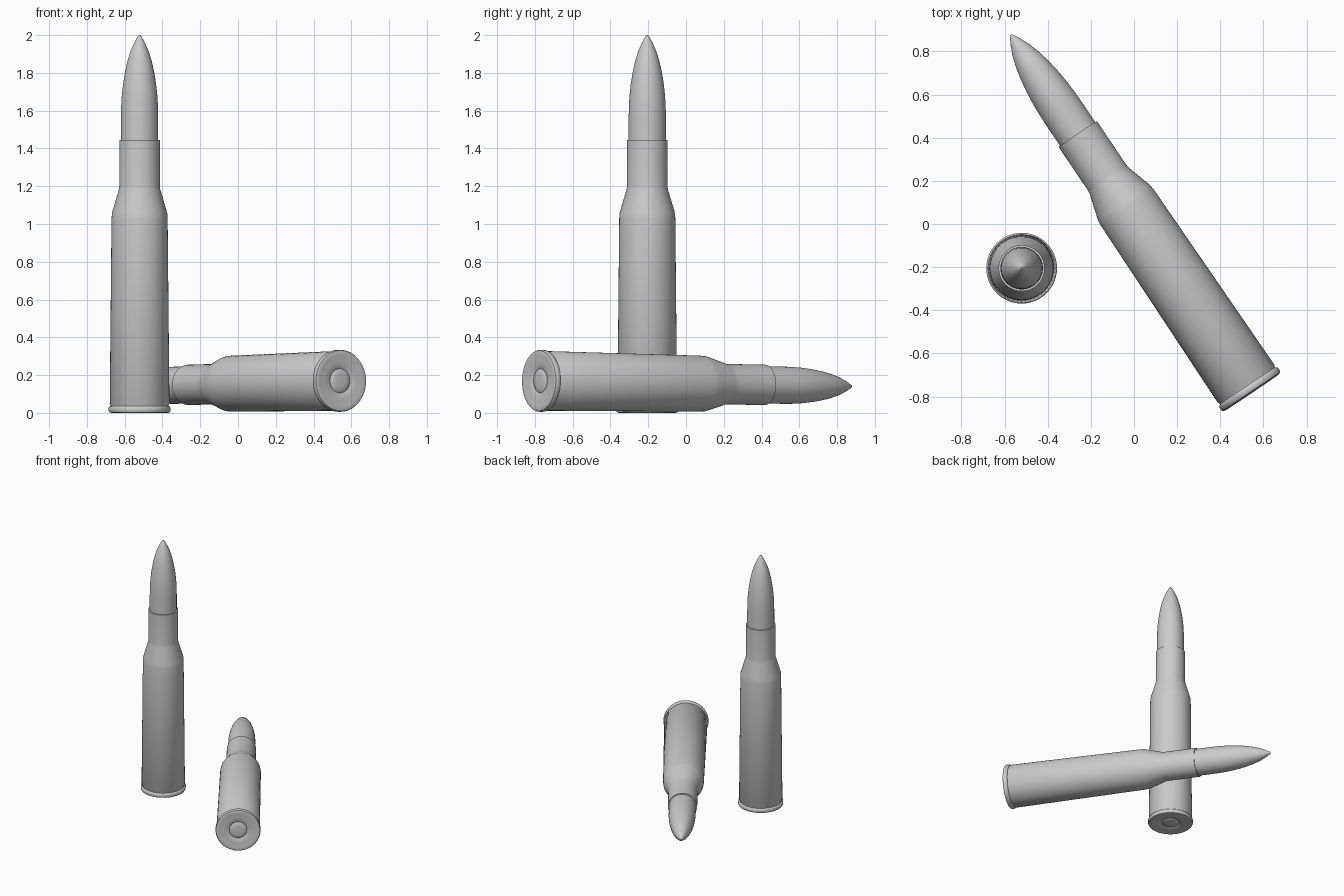
import bpy, bmesh, math
from mathutils import Vector, Matrix

if "Cube" in bpy.data.objects:
    bpy.data.objects.remove(bpy.data.objects["Cube"])

SEGMENTS = 48

# (radius, height) profiles along the axis
CASE = [(0.064, 0.012), (0.075, 0.006), (0.105, 0.004), (0.135, 0.002), (0.150, 0.0),
        (0.160, 0.003), (0.164, 0.010), (0.164, 0.027), (0.160, 0.033), (0.154, 0.036),
        (0.154, 0.042), (0.158, 0.048), (0.1485, 1.03), (0.146, 1.06), (0.109, 1.185),
        (0.107, 1.205), (0.107, 1.445), (0.098, 1.445), (0.098, 1.40)]
PRIMER = [(0, 0.004), (0.03, 0.004), (0.055, 0.006), (0.064, 0.012), (0.064, 0.03)]
BULLET = [(0.0985, 1.40), (0.0985, 1.56), (0.0975, 1.62), (0.094, 1.68), (0.0875, 1.74),
          (0.078, 1.80), (0.065, 1.86), (0.048, 1.915), (0.028, 1.96), (0.010, 1.993),
          (0.005, 1.999), (0, 2.0)]


def lathe(name, profile, matrix):
    """Revolve a profile about z, then place it."""
    bm = bmesh.new()
    verts = [bm.verts.new((r, 0, z)) for r, z in profile]
    edges = [bm.edges.new(pair) for pair in zip(verts, verts[1:])]
    bmesh.ops.spin(bm, geom=verts + edges, cent=(0, 0, 0), axis=(0, 0, 1),
                   angle=math.tau, steps=SEGMENTS, use_duplicate=False)
    bmesh.ops.remove_doubles(bm, verts=bm.verts, dist=1e-4)
    bmesh.ops.recalc_face_normals(bm, faces=bm.faces)
    # make sure the outer wall faces outward
    wall = max(bm.faces, key=lambda f: f.calc_area())
    c = wall.calc_center_median()
    if wall.normal.dot(Vector((c.x, c.y, 0))) < 0 and name.find("primer") < 0:
        bmesh.ops.reverse_faces(bm, faces=bm.faces)
    mesh = bpy.data.meshes.new(name)
    bm.to_mesh(mesh)
    bm.free()
    ob = bpy.data.objects.new(name, mesh)
    bpy.context.collection.objects.link(ob)
    ob.matrix_world = matrix
    bpy.ops.object.select_all(action='DESELECT')
    ob.select_set(True)
    bpy.context.view_layer.objects.active = ob
    bpy.ops.object.shade_smooth_by_angle(angle=math.radians(35))


def cartridge(prefix, base, direction):
    turn = Vector(direction).to_track_quat('Z', 'Y').to_matrix().to_4x4()
    matrix = Matrix.Translation(base) @ turn
    for part, profile in (("case", CASE), ("primer", PRIMER), ("bullet", BULLET)):
        lathe(f"{prefix}_{part}", profile, matrix)


# upright round, and one lying on the ground
cartridge("standing", (-0.521, -0.205, 0), (0, 0, 1))
cartridge("lying", (0.547, -0.781, 0.17), (-0.559, 0.829, -0.015))
